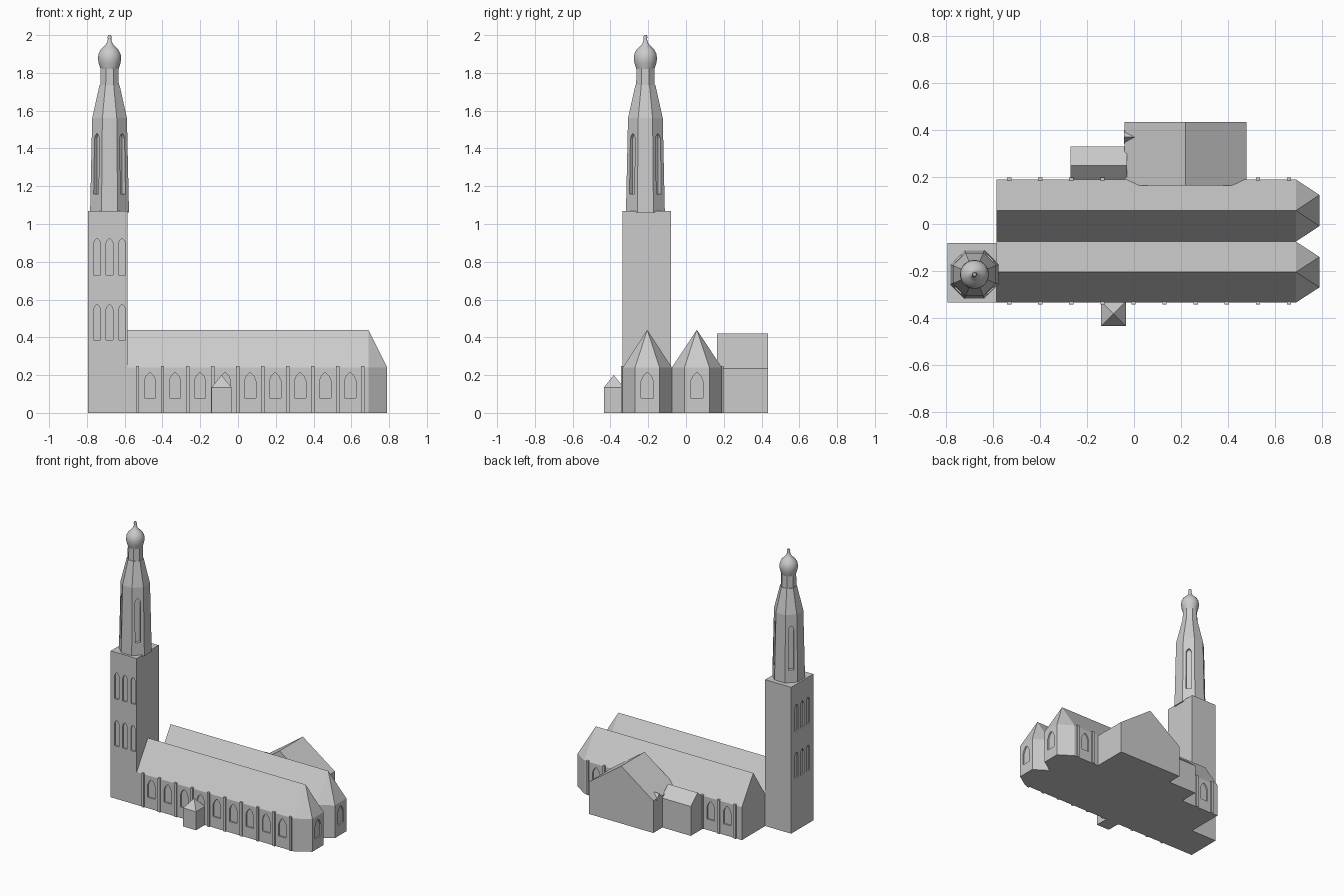
import bpy, bmesh, math
from mathutils import Matrix, Vector

if "Cube" in bpy.data.objects:
    bpy.data.objects.remove(bpy.data.objects["Cube"])

stone = bpy.data.materials.new("grey_stone")
stone.diffuse_color = (0.6, 0.6, 0.6, 1)
stone.use_nodes = True
stone.node_tree.nodes["Principled BSDF"].inputs["Base Color"].default_value = stone.diffuse_color


def make(name, bm):
    bmesh.ops.recalc_face_normals(bm, faces=bm.faces)
    me = bpy.data.meshes.new(name)
    bm.to_mesh(me)
    bm.free()
    me.materials.append(stone)
    ob = bpy.data.objects.new(name, me)
    bpy.context.collection.objects.link(ob)
    return ob


def box(bm, x0, x1, y0, y1, z0, z1):
    m = Matrix.Translation(((x0 + x1) / 2, (y0 + y1) / 2, (z0 + z1) / 2)) @ \
        Matrix.Diagonal((x1 - x0, y1 - y0, z1 - z0, 1))
    bmesh.ops.create_cube(bm, size=1, matrix=m)


def prism(bm, pts, vec):
    """Extrude a closed 3D outline along vec."""
    f = bm.faces.new([bm.verts.new(p) for p in pts])
    r = bmesh.ops.extrude_face_region(bm, geom=[f], use_keep_orig=True)
    bmesh.ops.translate(bm, vec=vec, verts=[v for v in r["geom"] if isinstance(v, bmesh.types.BMVert)])


def lathe(name, cx, cy, prof, n):
    """Stack of n-sided rings with closed ends; rings have flats facing the axes."""
    bm = bmesh.new()
    rings = []
    for r, z in prof:
        rings.append([bm.verts.new((cx + r * math.cos((i + .5) * math.tau / n),
                                    cy + r * math.sin((i + .5) * math.tau / n), z)) for i in range(n)])
    for a, b in zip(rings, rings[1:]):
        for i in range(n):
            bm.faces.new((a[i], a[(i + 1) % n], b[(i + 1) % n], b[i]))
    bm.faces.new(rings[0])
    bm.faces.new(rings[-1])
    return make(name, bm)


def cut_windows(ob, windows, depth):
    """Recess pointed windows: (x, y, outward angle, width, sill, top)."""
    bm = bmesh.new()
    for x, y, ang, w, z0, z1 in windows:
        out = Vector((math.cos(ang), math.sin(ang), 0))
        side = Vector((-out.y, out.x, 0))
        h = w / 2
        shape = [(-h, z0), (h, z0), (h, z1 - w * .75), (h * .62, z1 - w * .3), (0, z1),
                 (-h * .62, z1 - w * .3), (-h, z1 - w * .75)]
        start = Vector((x, y, 0)) - out * depth
        prism(bm, [start + side * s + Vector((0, 0, z)) for s, z in shape], out * (depth + .03))
    cutter = make(ob.name + "_window_cutter", bm)
    cutter.hide_render = True
    cutter.hide_set(True)
    mod = ob.modifiers.new("windows", "BOOLEAN")
    mod.operation, mod.solver, mod.object = "DIFFERENCE", "EXACT", cutter


# Twin naves with three-sided apses
BAYS = [-0.466 + .1325 * i for i in range(9)]
W, E, TIP, EAVE, RIDGE = -0.585, 0.69, 0.79, 0.24, 0.44


def nave(name, cy, hw):
    bm = bmesh.new()
    plan = [(W, -hw), (E, -hw), (TIP, -hw / 2), (TIP, hw / 2), (E, hw), (W, hw)]
    lo = [bm.verts.new((x, cy + y, 0)) for x, y in plan]
    hi = [bm.verts.new((x, cy + y, EAVE)) for x, y in plan]
    rw, re = bm.verts.new((W, cy, RIDGE)), bm.verts.new((E, cy, RIDGE))
    bm.faces.new(lo)
    for i in range(5):
        bm.faces.new((lo[i], lo[i + 1], hi[i + 1], hi[i]))
    bm.faces.new((lo[5], lo[0], hi[0], rw, hi[5]))
    bm.faces.new((hi[0], hi[1], re, rw))
    bm.faces.new((hi[4], hi[5], rw, re))
    for i in (1, 2, 3):
        bm.faces.new((hi[i], hi[i + 1], re))
    return make(name, bm)


front_nave = nave("front_nave", -0.205, 0.13)
back_nave = nave("back_nave", 0.0575, 0.1325)
cut_windows(front_nave, [(x, -0.335, -math.pi / 2, .06, .08, .215) for x in BAYS]
            + [(TIP, -0.205, 0, .066, .08, .215)], .01)
cut_windows(back_nave, [(x, 0.19, math.pi / 2, .06, .08, .215) for x in BAYS if x < -.3 or x > .52]
            + [(TIP, 0.0575, 0, .066, .08, .215)], .01)

# Buttresses between the bays
bm = bmesh.new()
for i in range(10):
    x = -0.532 + .1325 * i
    box(bm, x - .009, x + .009, -0.344, -0.325, 0, .248)
    if x < -.1 or x > .5:
        box(bm, x - .009, x + .009, 0.18, 0.199, 0, .248)
make("buttresses", bm)

# Square tower with windows on the front and west
bm = bmesh.new()
box(bm, -0.795, -0.585, -0.335, -0.08, 0, 1.07)
tower = make("tower", bm)
wins = []
for z0, z1 in ((.385, .575), (.73, .925)):
    for k in (-1, 0, 1):
        wins.append((-0.68 + k * .066, -0.335, -math.pi / 2, .037, z0, z1))
        wins.append((-0.795, -0.208 + k * .066, math.pi, .037, z0, z1))
cut_windows(tower, wins, .01)

# Octagonal belfry, lantern and onion dome
CX, CY = -0.68, -0.215
K = 1 / math.cos(math.pi / 8)
belfry = lathe("belfry", CX, CY, [(.103 * K, 1.06), (.092 * K, 1.56), (.053 * K, 1.735)], 8)
cut_windows(belfry, [(CX + .097 * math.cos(a), CY + .097 * math.sin(a), a, .036, 1.16, 1.48)
                     for a in (math.pi / 4 + i * math.pi / 2 for i in range(4))], .02)
lathe("lantern", CX, CY, [(.049 * K, 1.73), (.047 * K, 1.83)], 8)
dome = lathe("onion_dome", CX, CY, [(.048, 1.82), (.058, 1.85), (.062, 1.875), (.059, 1.9), (.048, 1.922),
                                    (.032, 1.938), (.02, 1.95), (.012, 1.965), (.009, 1.98),
                                    (.011, 1.99), (.007, 2.0)], 24)
bpy.context.view_layer.objects.active = dome
dome.select_set(True)
bpy.ops.object.shade_smooth_by_angle(angle=math.radians(40))

# Gabled transept at the back, with a small dormer on its west slope
bm = bmesh.new()
prism(bm, [(-0.04, .165, 0), (.48, .165, 0), (.48, .165, .235), (.22, .165, .42), (-0.04, .165, .235)],
      (0, .27, 0))
make("transept", bm)
bm = bmesh.new()
prism(bm, [(-0.043, .34, .225), (-0.043, .40, .225), (-0.043, .37, .265)], (.06, 0, 0))
make("dormer", bm)

# Low gabled annex beside the transept
bm = bmesh.new()
prism(bm, [(-0.27, .17, 0), (-0.27, .33, 0), (-0.27, .33, .215), (-0.27, .25, .285), (-0.27, .17, .215)],
      (.24, 0, 0))
make("annex", bm)

# Front porch with a pyramid roof
bm = bmesh.new()
box(bm, -0.14, -0.035, -0.435, -0.33, 0, .135)
top = max(bm.faces, key=lambda f: f.calc_center_median().z)
bmesh.ops.poke(bm, faces=[top])
max((v for v in bm.verts if len(v.link_edges) == 4 and abs(v.co.x + .0875) < .01),
    key=lambda v: v.co.z).co.z = .2
make("porch", bm)
